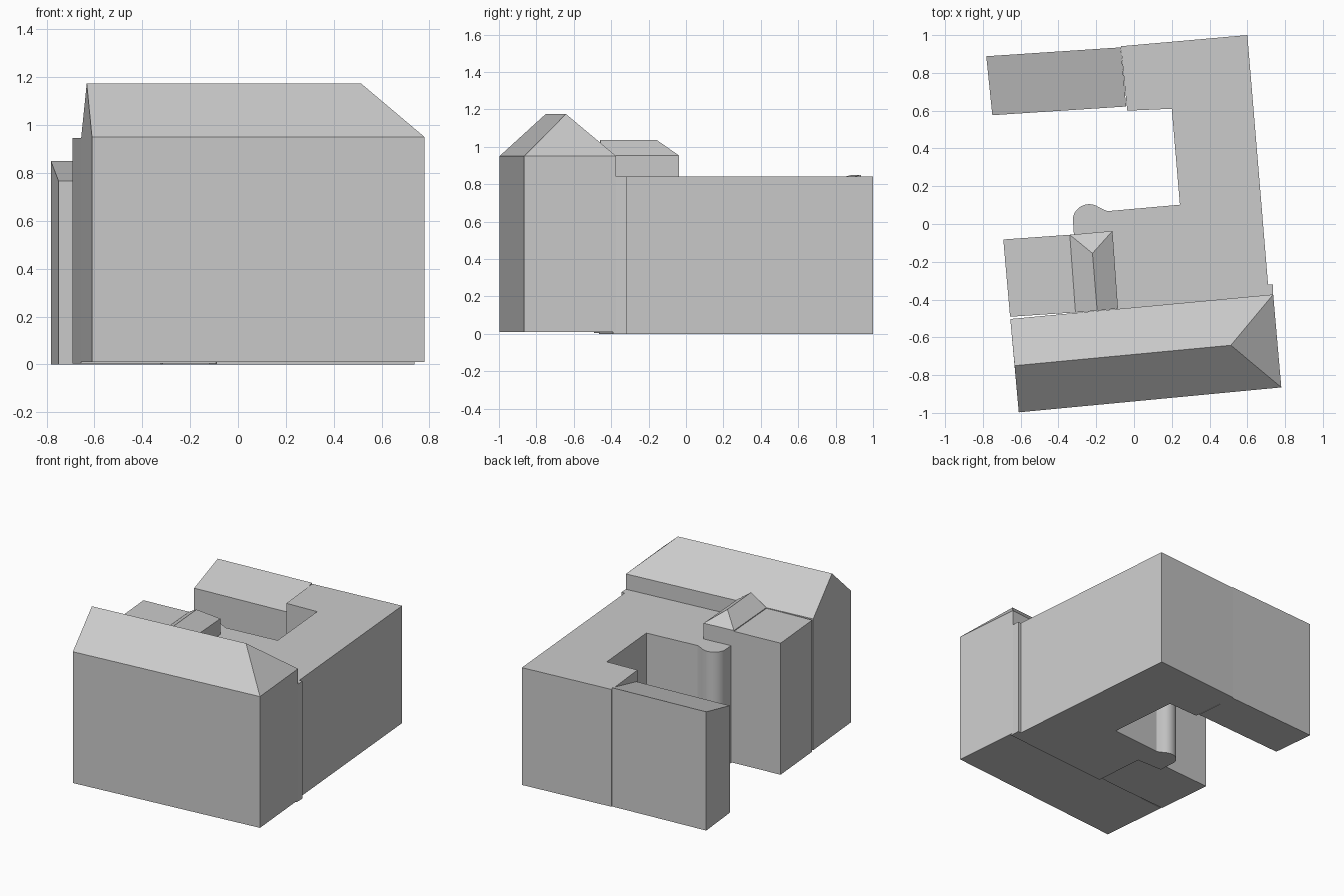
import bpy, bmesh, math

cube = bpy.data.objects.get("Cube")
if cube:
    bpy.data.objects.remove(cube, do_unlink=True)

grey = bpy.data.materials.new("plain grey")
grey.use_nodes = True
colour = (0.6, 0.6, 0.6, 1)
grey.diffuse_color = colour
grey.node_tree.nodes["Principled BSDF"].inputs["Base Color"].default_value = colour


def block(name, outline, bottom, tops, ridge=None):
    """Extrude an outline; tops is one height or one per corner; ridge adds a roof."""
    count = len(outline)
    if not isinstance(tops, (list, tuple)):
        tops = [tops] * count
    bm = bmesh.new()
    low = [bm.verts.new((x, y, bottom)) for x, y in outline]
    high = [bm.verts.new((x, y, z)) for (x, y), z in zip(outline, tops)]
    bm.faces.new(low[::-1])
    for i in range(count):
        j = (i + 1) % count
        bm.faces.new((low[i], low[j], high[j], high[i]))
    if ridge:
        a, b, c, d = high
        p, q = [bm.verts.new(v) for v in ridge]
        for face in ((a, b, q, p), (b, c, q), (c, d, p, q), (d, a, p)):
            bm.faces.new(face)
    else:
        bm.faces.new(high)
    bmesh.ops.recalc_face_normals(bm, faces=bm.faces)
    mesh = bpy.data.meshes.new(name)
    bm.to_mesh(mesh)
    bm.free()
    mesh.materials.append(grey)
    obj = bpy.data.objects.new(name, mesh)
    bpy.context.collection.objects.link(obj)
    return obj


# Front building: gable on its right end, hip on its left
block("front_building",
      [(-0.61, -0.997), (0.78, -0.865), (0.737, -0.373), (-0.655, -0.503)],
      0.01, 0.95, [(-0.632, -0.75, 1.175), (0.513, -0.642, 1.175)])

# Flat-roofed courtyard building with a rounded stair tower
tower = [(-0.237 + 0.088 * math.cos(math.radians(t)),
          0.017 + 0.088 * math.sin(math.radians(t))) for t in range(55, 181, 9)]
courtyard = block("courtyard_building",
                  [(-0.07, 0.941), (0.6, 1.0), (0.71, -0.321), (0.735, -0.319),
                   (0.737, -0.39), (-0.09, -0.465), (-0.12, -0.1), (-0.315, -0.1)]
                  + tower[::-1]
                  + [(-0.16, 0.076), (-0.14, 0.068), (0.243, 0.102),
                     (0.2, 0.61), (-0.036, 0.6)], 0, 0.84)

# Back wing with a roof sloping towards the courtyard
block("back_wing",
      [(-0.75, 0.576), (-0.042, 0.622), (-0.07, 0.935), (-0.782, 0.888)],
      0, [0.767, 0.767, 0.85, 0.85])

# Side wing: flat part and hipped part
block("side_wing_flat",
      [(-0.656, -0.491), (-0.31, -0.468), (-0.34, -0.057), (-0.692, -0.082)],
      0.005, 0.947)
block("side_wing_hipped",
      [(-0.085, -0.447), (-0.114, -0.037), (-0.34, -0.057), (-0.31, -0.468)],
      0.005, 0.953, [(-0.195, -0.459, 1.035), (-0.22, -0.155, 1.035)])

# Smooth the round tower, keep corners sharp
bpy.ops.object.select_all(action='DESELECT')
courtyard.select_set(True)
bpy.context.view_layer.objects.active = courtyard
bpy.ops.object.shade_smooth_by_angle(angle=math.radians(25))
